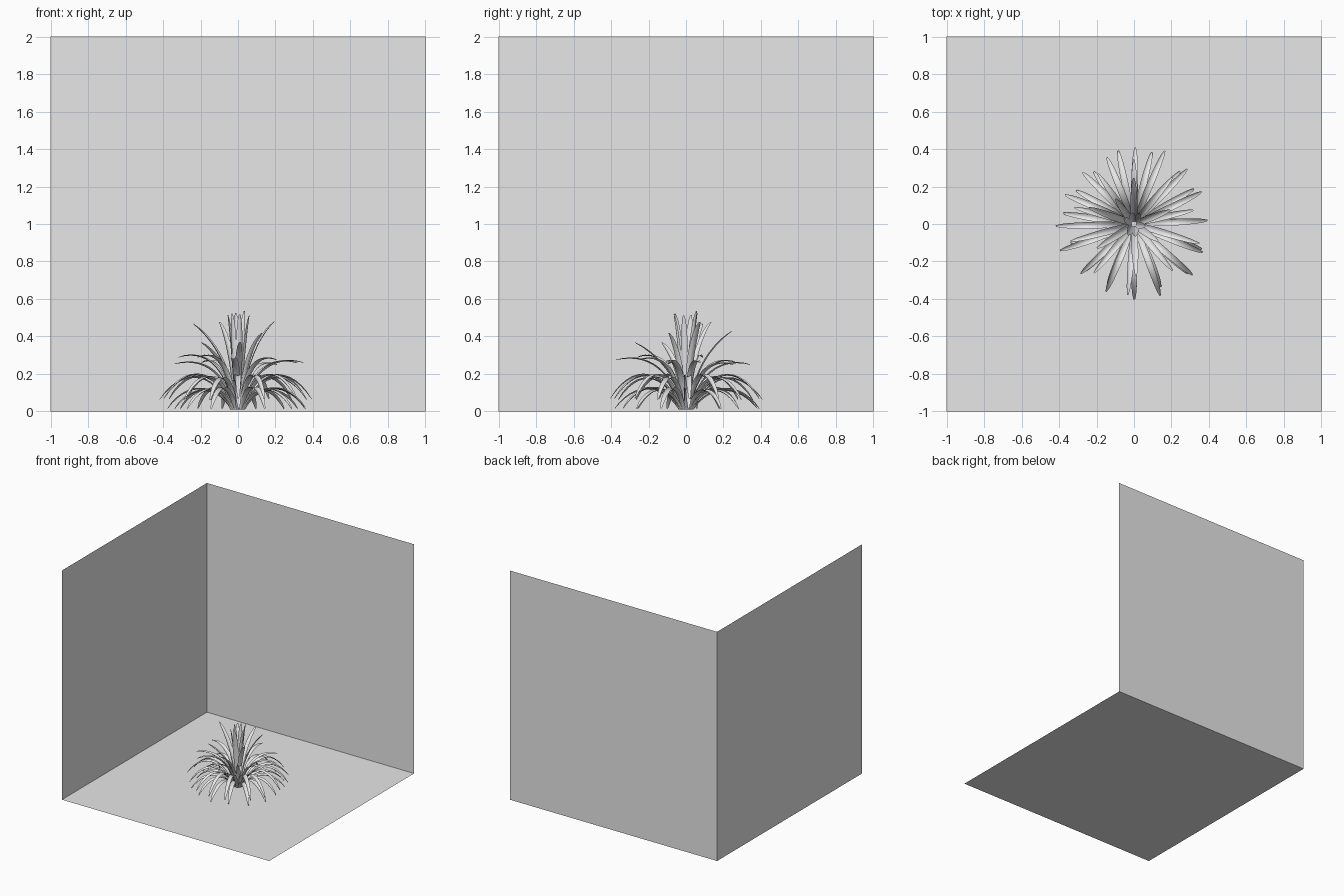
import bpy, bmesh, math, random
from mathutils import Vector

random.seed(7)
cube = bpy.data.objects.get("Cube")
if cube:
    bpy.data.objects.remove(cube, do_unlink=True)

grey = bpy.data.materials.new("plain grey")
grey.use_nodes = True
grey.diffuse_color = (0.8, 0.8, 0.8, 1)
grey.node_tree.nodes["Principled BSDF"].inputs["Base Color"].default_value = (0.8, 0.8, 0.8, 1)


def add_object(name, bm, smooth=False):
    mesh = bpy.data.meshes.new(name)
    bm.to_mesh(mesh)
    bm.free()
    mesh.materials.append(grey)
    for poly in mesh.polygons:
        poly.use_smooth = smooth
    obj = bpy.data.objects.new(name, mesh)
    bpy.context.collection.objects.link(obj)
    return obj


def add_panel(name, corner, u, v):
    bm = bmesh.new()
    c, u, v = Vector(corner), Vector(u), Vector(v)
    bm.faces.new([bm.verts.new(p) for p in (c, c + u, c + u + v, c + v)])
    add_object(name, bm)


def bezier(points, t):
    a, b, c, d = points
    s = 1 - t
    pos = a * s**3 + b * 3 * s * s * t + c * 3 * s * t * t + d * t**3
    tan = (b - a) * s * s + (c - b) * 2 * s * t + (d - c) * t * t
    return pos, tan.normalized()


def add_leaf(bm, angle, path, half_width, steps=14, across=4):
    """One cupped blade following a path of (radius, height) points."""
    out = Vector((math.cos(angle), math.sin(angle), 0))
    side = Vector((-out.y, out.x, 0))
    up = Vector((0, 0, 1))
    points = [Vector(p) for p in path]
    sway = random.uniform(-0.02, 0.02)
    rows = []
    for i in range(steps + 1):
        t = 0.99 * i / steps
        pos, tan = bezier(points, t)
        normal = up * tan.x - out * tan.y
        w = half_width * (0.5 + 0.5 * math.sin(math.pi / 2 * min(1, t / 0.6)))
        w *= math.sqrt(1 - t**4)
        centre = out * pos.x + up * pos.y + side * sway * t * t
        row = []
        for j in range(across + 1):
            k = 2 * j / across - 1
            p = centre + side * w * k + normal * w * 0.45 * k * k
            p.z = max(p.z, 0.004)
            row.append(bm.verts.new(p))
        rows.append(row)
    for a, b in zip(rows, rows[1:]):
        for j in range(across):
            bm.faces.new((a[j], b[j], b[j + 1], a[j + 1]))


def add_ring(name, count, start, path, half_width, jitter):
    """Evenly spread leaves with small random differences."""
    bm = bmesh.new()
    for i in range(count):
        angle = math.radians(start + 360 * i / count + random.uniform(-3, 3))
        reach = random.uniform(1 - jitter, 1 + jitter * 0.4)
        lift = random.uniform(1 - jitter, 1 + jitter * 0.4)
        leaf = [(r * reach, z * lift) for r, z in path]
        add_leaf(bm, angle, leaf, half_width)
    add_object(name, bm, True)


# Floor and two walls
add_panel("floor", (-1, -1, 0), (2, 0, 0), (0, 2, 0))
add_panel("back_wall", (-1, 1, 0), (2, 0, 0), (0, 0, 2))
add_panel("side_wall", (-1, -1, 0), (0, 2, 0), (0, 0, 2))

# Drooping and arching outer leaves
add_ring("lowest_leaves", 15, 6, [(.04, .01), (.12, .14), (.27, .17), (.39, .01)], .019, .1)
add_ring("drooping_leaves", 16, 0, [(.04, .01), (.12, .2), (.27, .27), (.415, .06)], .019, .08)
add_ring("arching_leaves", 10, 18, [(.03, .01), (.07, .2), (.18, .33), (.37, .28)], .019, .12)

# Tall leaning leaves: direction, tip radius, tip height
bm = bmesh.new()
for direction, r, z in ((163, .26, .47), (18, .21, .48), (90, .25, .43),
                        (270, .28, .37), (215, .24, .37), (130, .17, .48), (320, .16, .42)):
    path = [(.02, .01), (.04, z * .45), (r * .5, z * .8), (r, z)]
    add_leaf(bm, math.radians(direction), path, .02)
add_object("leaning_leaves", bm, True)

# Upright centre leaves
add_ring("centre_leaves", 6, 45, [(.015, .01), (.03, .2), (.045, .4), (.065, .535)], .02, .05)
